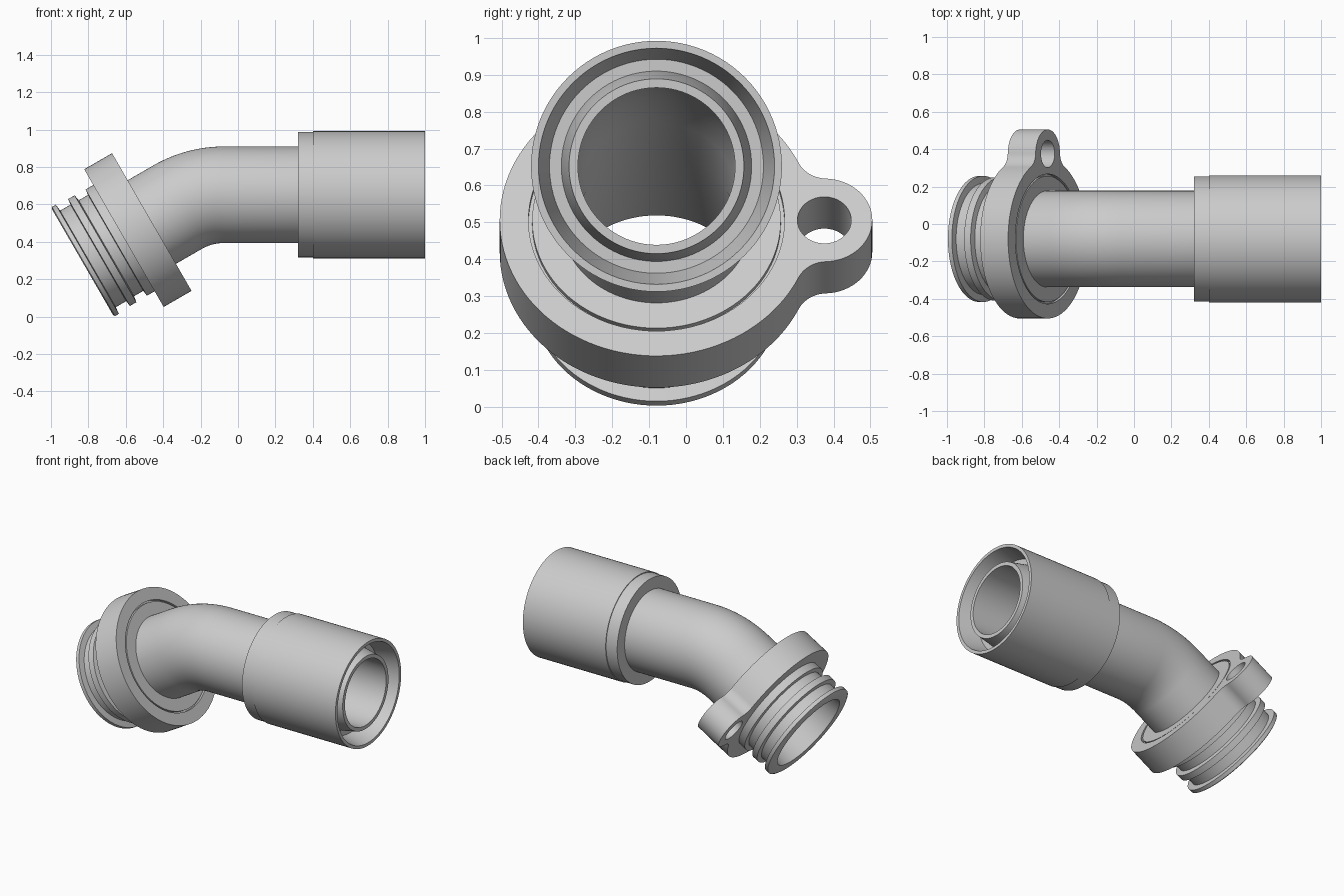
import bpy, bmesh, math
from mathutils import Vector

if "Cube" in bpy.data.objects:
    bpy.data.objects.remove(bpy.data.objects["Cube"])

SIDES = 96
TILT = math.radians(30)
YC = -0.08                                  # y of the pipe axis
AXIS = Vector((math.cos(TILT), 0, math.sin(TILT)))
UP = Vector((-math.sin(TILT), 0, math.cos(TILT)))
START = Vector((-0.8315, YC, 0.292))        # centre of the lower mouth
APEX = 0.72                                 # distance from mouth to bend corner
BEND_R = 0.5
T0 = APEX - BEND_R * math.tan(TILT / 2)     # bend start
T1 = T0 + BEND_R * TILT                     # bend end
X1 = START.x + APEX * AXIS.x + BEND_R * math.tan(TILT / 2)
ZTOP = START.z + APEX * AXIS.z

plastic = bpy.data.materials.new("light_grey")
plastic.diffuse_color = (0.6, 0.6, 0.6, 1)
plastic.use_nodes = True
plastic.node_tree.nodes["Principled BSDF"].inputs["Base Color"].default_value = plastic.diffuse_color


def at_x(x):
    """Path length at a given x on the level run."""
    return T1 + x - X1


def path(t):
    """Centre and in-plane normal of the bent axis."""
    if t <= T0:
        return START + AXIS * t, UP
    if t >= T1:
        return Vector((X1 + t - T1, YC, ZTOP)), Vector((0, 0, 1))
    a = (T1 - t) / BEND_R
    n = Vector((-math.sin(a), 0, math.cos(a)))
    return Vector((X1, YC, ZTOP - BEND_R)) + n * BEND_R, n


def finish(name, bm):
    bmesh.ops.recalc_face_normals(bm, faces=bm.faces)
    mesh = bpy.data.meshes.new(name)
    bm.to_mesh(mesh)
    bm.free()
    mesh.materials.append(plastic)
    ob = bpy.data.objects.new(name, mesh)
    bpy.context.collection.objects.link(ob)
    bpy.ops.object.select_all(action='DESELECT')
    ob.select_set(True)
    bpy.context.view_layer.objects.active = ob
    bpy.ops.object.shade_smooth_by_angle(angle=math.radians(30))


def sweep(name, profile):
    """Revolve a closed (length, radius) profile around the bent axis."""
    bm = bmesh.new()
    rings = []
    for t, r in profile:
        c, n = path(t)
        rings.append([bm.verts.new(c + r * (n * math.cos(a) + Vector((0, math.sin(a), 0))))
                      for a in (2 * math.pi * i / SIDES for i in range(SIDES))])
    for k, ring in enumerate(rings):
        nxt = rings[(k + 1) % len(rings)]
        for i in range(SIDES):
            j = (i + 1) % SIDES
            bm.faces.new((ring[i], ring[j], nxt[j], nxt[i]))
    finish(name, bm)


def arc(cx, cy, r, a0, a1, n):
    return [(cx + r * math.cos(a0 + (a1 - a0) * i / n),
             cy + r * math.sin(a0 + (a1 - a0) * i / n)) for i in range(n + 1)]


# Pipe with grooved spigot, flange hub, bend and stepped inner tube
bend = [T0 + (T1 - T0) * i / 20 for i in range(21)]
outer = [(0, 0.325), (0.006, 0.337), (0.03, 0.337), (0.034, 0.298), (0.098, 0.298),
         (0.102, 0.33), (0.142, 0.33), (0.148, 0.296), (0.205, 0.296), (0.208, 0.328),
         (0.256, 0.328), (0.256, 0.347), (0.41, 0.347), (0.41, 0.337), (0.426, 0.337),
         (0.426, 0.258)]
outer += [(t, 0.258) for t in bend]
outer += [(at_x(0.87), 0.258), (at_x(0.98), 0.237)]
inner = [(at_x(0.98), 0.213)] + [(t, 0.213) for t in reversed(bend)]
inner += [(0.42, 0.213), (0.0, 0.262)]
sweep("bent_pipe", outer + inner)

# Wide socket with slightly smaller collar and tapered mouth
sweep("socket", [(at_x(x), r) for x, r in (
    (0.32, 0.258), (0.32, 0.335), (0.40, 0.335), (0.40, 0.34), (1.0, 0.34),
    (1.0, 0.32), (0.87, 0.29), (0.87, 0.258))])

# Flange plate with a filleted bolt ear
R, EAR, DIST, FIL = 0.425, 0.13, 0.455, 0.085
a, c = R + FIL, EAR + FIL
alpha = math.acos((a * a + DIST * DIST - c * c) / (2 * a * DIST))
fx, fy = a * math.cos(alpha), a * math.sin(alpha)
beta = math.atan2(fy, fx - DIST)
half = (arc(DIST, 0, EAR, 0, beta, 16)
        + arc(fx, fy, FIL, beta + math.pi, alpha + math.pi, 12)[1:]
        + arc(0, 0, R, alpha, math.pi, 48)[1:])
outline = half + [(u, -v) for u, v in reversed(half[1:-1])]
hub_hole = arc(0, 0, 0.347, 0, 2 * math.pi, SIDES)[:-1]
bolt_hole = arc(DIST, 0, 0.073, 0, 2 * math.pi, 40)[:-1]

bm = bmesh.new()
base = START + AXIS * 0.256
edges = []
for loop in (outline, hub_hole, bolt_hole):
    vs = [bm.verts.new(base + Vector((0, u, 0)) + UP * v) for u, v in loop]
    edges += [bm.edges.new((vs[i - 1], vs[i])) for i in range(len(vs))]
bmesh.ops.triangle_fill(bm, use_beauty=True, edges=edges)
res = bmesh.ops.extrude_face_region(bm, geom=bm.faces[:], use_keep_orig=True)
bmesh.ops.translate(bm, vec=AXIS * 0.172,
                    verts=[g for g in res["geom"] if isinstance(g, bmesh.types.BMVert)])
finish("flange", bm)
